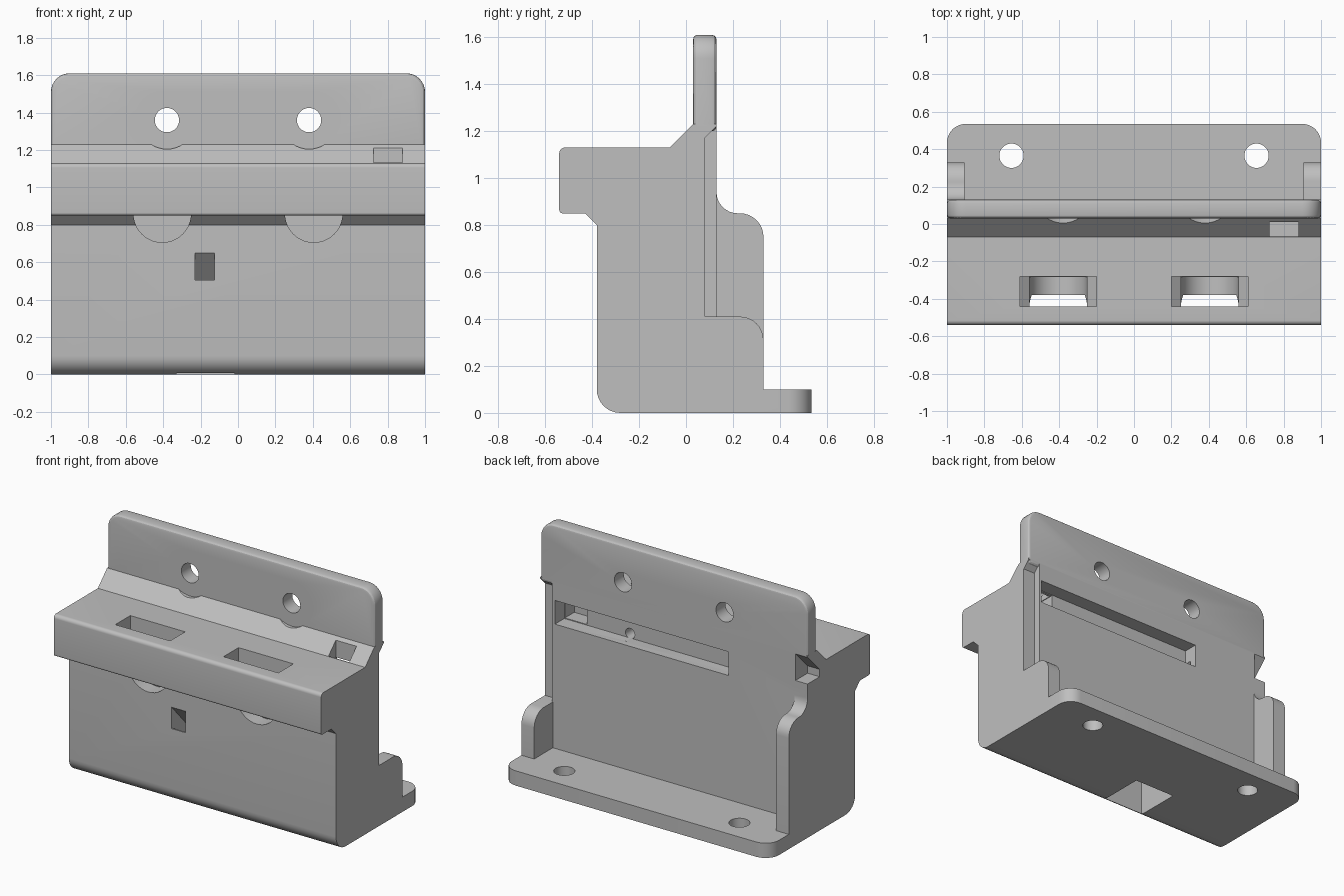
import bpy, bmesh
from math import cos, sin, pi, tan
from mathutils import Vector

cube = bpy.data.objects.get("Cube")
if cube:
    bpy.data.objects.remove(cube, do_unlink=True)

grey = bpy.data.materials.new("plain_grey")
grey.use_nodes = True
colour = (0.52, 0.52, 0.52, 1)
grey.diffuse_color = colour
grey.node_tree.nodes["Principled BSDF"].inputs["Base Color"].default_value = colour


def rounded(points, steps=8):
    """Outline from (a, b) or (a, b, radius) corners."""
    out = []
    for i, p in enumerate(points):
        c = Vector(p[:2])
        if len(p) == 2:
            out.append(c)
            continue
        u = (Vector(points[i - 1][:2]) - c).normalized()
        v = (Vector(points[(i + 1) % len(points)][:2]) - c).normalized()
        half = u.angle(v) / 2
        centre = c + (u + v).normalized() * p[2] / sin(half)
        start = c + u * p[2] / tan(half) - centre
        end = c + v * p[2] / tan(half) - centre
        sweep = start.angle(end)
        for k in range(steps + 1):
            t = k / steps
            out.append(centre + (start * sin((1 - t) * sweep) + end * sin(t * sweep)) / sin(sweep))
    return out


def prism(name, points, axis, lo, hi):
    """Extrude an outline along one axis; the outline uses the other two axes in order."""
    bm = bmesh.new()

    def place(p, d):
        co = [p[0], p[1]]
        co.insert("xyz".index(axis), d)
        return bm.verts.new(co)

    low = [place(p, lo) for p in points]
    high = [place(p, hi) for p in points]
    bm.faces.new(low)
    bm.faces.new(high)
    n = len(points)
    for i in range(n):
        j = (i + 1) % n
        bm.faces.new((low[i], low[j], high[j], high[i]))
    bmesh.ops.recalc_face_normals(bm, faces=bm.faces)
    mesh = bpy.data.meshes.new(name)
    bm.to_mesh(mesh)
    bm.free()
    mesh.materials.append(grey)
    obj = bpy.data.objects.new(name, mesh)
    bpy.context.collection.objects.link(obj)
    return obj


def rect(a0, a1, b0, b1):
    return [(a0, b0), (a1, b0), (a1, b1), (a0, b1)]


def circle(a, b, r, n=40):
    return [(a + r * cos(2 * pi * i / n), b + r * sin(2 * pi * i / n)) for i in range(n)]


def apply(obj, mod):
    bpy.context.view_layer.objects.active = obj
    bpy.ops.object.modifier_apply(modifier=mod.name)


def combine(tool, operation):
    mod = body.modifiers.new(operation, "BOOLEAN")
    mod.operation, mod.object, mod.solver = operation, tool, "EXACT"
    apply(body, mod)
    bpy.data.objects.remove(tool, do_unlink=True)


def add(*args):
    combine(prism(*args), "UNION")


def cut(*args):
    combine(prism(*args), "DIFFERENCE")


# Main block with front overhang and sloped shoulder
body = prism("bracket_body", rounded([
    (-.38, 0, .1), (.13, 0), (.13, 1.23), (.03, 1.23), (-.07, 1.13),
    (-.54, 1.13, .025), (-.54, .85, .015), (-.43, .85), (-.38, .8)]), "x", -1, 1)

# Recess down the left rear edge
cut("edge_recess", [(.08, .3), (.3, .3), (.3, 1.39), (.08, 1.17)], "x", .91, 1.1)

# Upright mounting plate with softened edges
plate = prism("mounting_plate", rounded([(-1, 1.2), (1, 1.2), (1, 1.61, .1), (-1, 1.61, .1)]), "y", .03, .13)
bevel = plate.modifiers.new("soft_edges", "BEVEL")
bevel.width, bevel.segments, bevel.limit_method = .02, 3, "ANGLE"
bevel.angle_limit = 1
apply(plate, bevel)
combine(plate, "UNION")

# Base flange and the two unequal side ears
add("base_flange", rounded([(-1, -.2), (1, -.2), (1, .535, .1), (-1, .535, .1)]), "z", 0, .1)
add("low_ear", rounded([(0, .05), (.33, .05), (.33, .41, .1), (0, .41)]), "x", .905, 1)
add("tall_ear", rounded([(.0, .05), (.33, .05), (.33, .85, .1), (.13, .85, .09), (.13, 1), (0, 1)]),
    "x", -1, -.905)

# Notch in the right rear edge, under the plate
cut("edge_notch", [(0, 1.04), (.3, 1.04), (.3, 1.39), (0, 1.09)], "x", -1.1, -.91)

# Holes, counterbores and tie slots repeated on both sides
for s in (-1, 1):
    cut("plate_hole", circle(s * .38, 1.36, .065), "y", -.2, .3)
    cut("counterbore", circle(s * .38, 1.36, .155), "y", -.2, .03)
    cut("flange_hole", circle(s * .655, .365, .065), "z", -.1, .2)
    x = s * .405
    cut("tie_slot", [(x - .155, .84), (x + .155, .84), (x + .155, 1), (x + .205, 1.04), (x + .205, 1.2),
                     (x - .205, 1.2), (x - .205, 1.04), (x - .155, 1)], "y", -.44, -.28)
    cut("round_pocket", circle(x, .86, .154), "y", -.437, -.283)
    cut("wire_bore", circle(x * .98, .97, .035, 20), "y", -.35, .08)

# Rear slot, with a deeper end opening through the shoulder
cut("rear_slot", rect(-.41, .89, .94, 1.1), "y", .03, .2)
cut("rear_slot_end", rect(.72, .885, .945, 1.095), "y", -.07, .1)
cut("shoulder_opening", rect(.725, .88, -.068, .01), "z", 1.05, 1.3)

# Wire channel from the front window down to the pocket underneath
cut("base_pocket", rect(-.33, -.02, -.32, 0), "z", -.1, .3)
cut("front_channel", [(-.5, .505), (-.5, .65), (-.38, .65), (-.15, .4), (-.15, .2), (-.25, .2), (-.37, .505)],
    "x", -.23, -.125)

bpy.ops.object.select_all(action="DESELECT")
body.select_set(True)
bpy.context.view_layer.objects.active = body
bpy.ops.object.shade_smooth_by_angle(angle=.5)
